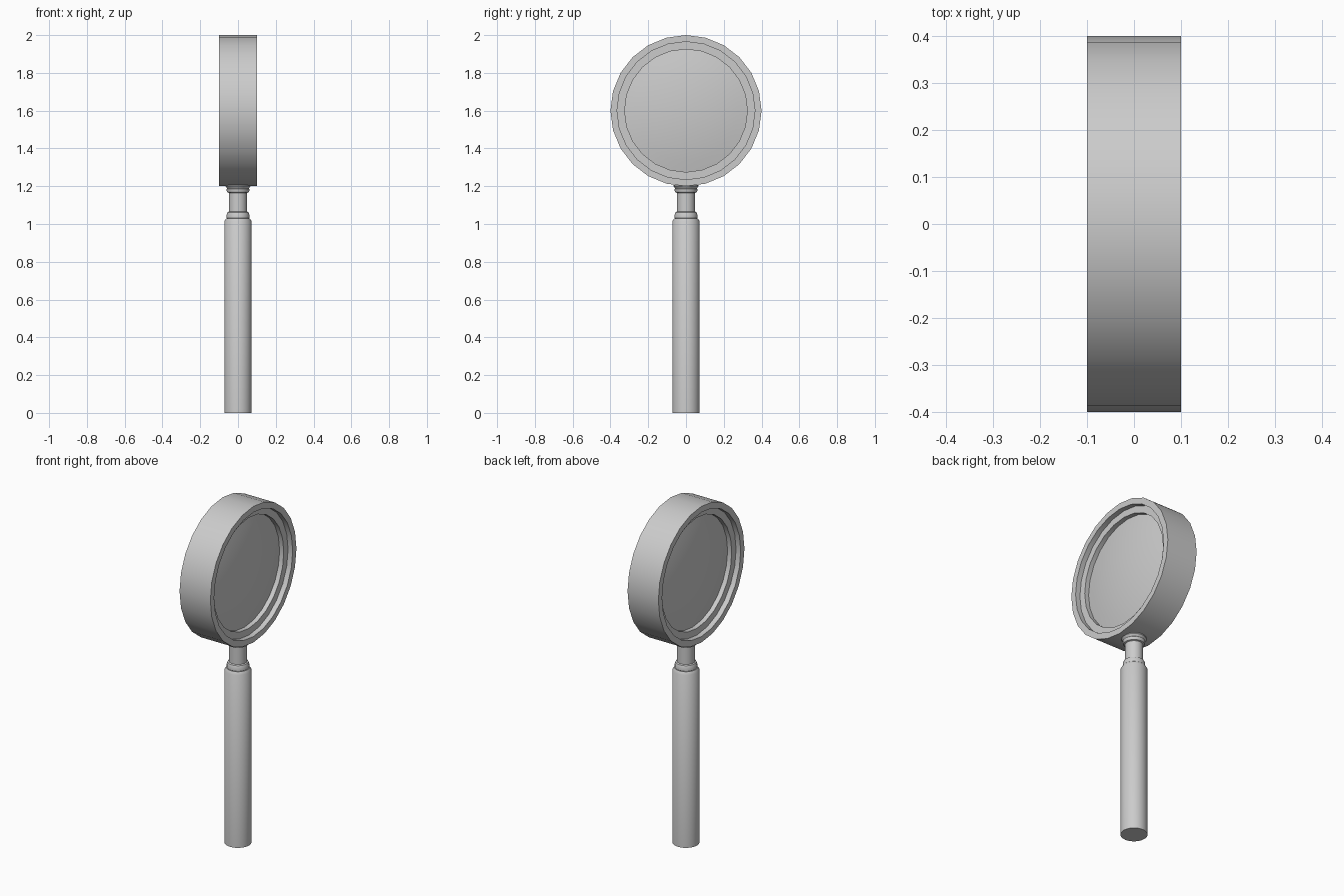
import bpy, bmesh, math
from mathutils import Matrix

if "Cube" in bpy.data.objects:
    bpy.data.objects.remove(bpy.data.objects["Cube"])

RIM_Z = 1.6


def lathe(name, profile, sides, turn=None, closed=False, angle=35):
    """Revolve (radius, height) points about z, then apply an optional transform."""
    bm = bmesh.new()
    rings = []
    for r, h in profile:
        if r == 0:
            rings.append([bm.verts.new((0, 0, h))] * sides)
        else:
            rings.append([bm.verts.new((r * math.cos(2 * math.pi * i / sides),
                                        r * math.sin(2 * math.pi * i / sides), h))
                          for i in range(sides)])
    pairs = list(zip(rings, rings[1:]))
    if closed:
        pairs.append((rings[-1], rings[0]))
    for a, b in pairs:
        for i in range(sides):
            j = (i + 1) % sides
            bm.faces.new(dict.fromkeys((a[i], a[j], b[j], b[i])))
    bmesh.ops.recalc_face_normals(bm, faces=bm.faces)
    if turn:
        bm.transform(turn)
    mesh = bpy.data.meshes.new(name)
    bm.to_mesh(mesh)
    bm.free()
    ob = bpy.data.objects.new(name, mesh)
    bpy.context.collection.objects.link(ob)
    bpy.ops.object.select_all(action='DESELECT')
    ob.select_set(True)
    bpy.context.view_layer.objects.active = ob
    bpy.ops.object.shade_smooth_by_angle(angle=math.radians(angle))
    return ob


# Rim and lens are turned about the x axis
sideways = Matrix.Translation((0, 0, RIM_Z)) @ Matrix.Rotation(math.pi / 2, 4, 'Y')

# Stepped rim: outer band, face, shallow recess, ledge, inner wall (mirrored)
half = [(0.40, 0.10), (0.365, 0.10), (0.365, 0.07), (0.325, 0.07)]
lathe("rim", half + [(r, -h) for r, h in reversed(half)], 24, sideways, closed=True)

# Lens bulging on both sides
EDGE, BULGE, R = 0.043, 0.035, 0.325
dome = [(R * k / 6, EDGE + BULGE * (1 - (k / 6) ** 2)) for k in range(7)]
lathe("lens", dome + [(r, -h) for r, h in reversed(dome)], 24, sideways)

# Grip with a small chamfer at its top
lathe("handle", [(0, 0), (0.072, 0), (0.072, 1.015), (0.062, 1.03), (0, 1.03)], 32)

# Neck with a collar at each end
lathe("neck", [(0, 1.02), (0.055, 1.025), (0.06, 1.032), (0.06, 1.05), (0.055, 1.062),
               (0.048, 1.066), (0.048, 1.165), (0.056, 1.168), (0.06, 1.175),
               (0.06, 1.185), (0.057, 1.188), (0.066, 1.20), (0.066, 1.206),
               (0, 1.206)], 32)
